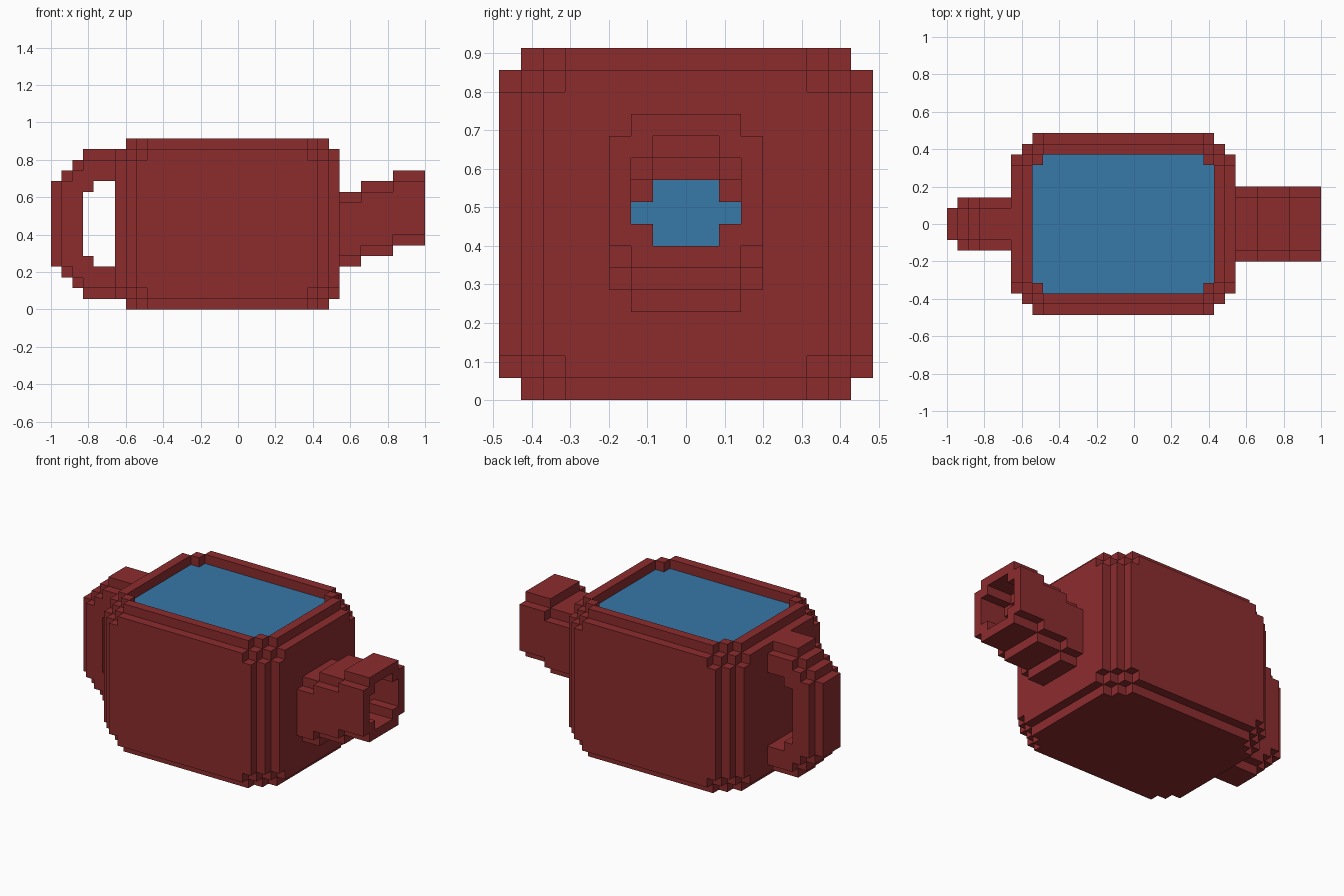
import bpy, bmesh
from mathutils import Vector

# One grid step; the model is 35 steps long and 17 deep
STEP = 2 / 35
ORIGIN = Vector((-1, -17 / 2 * STEP, 0))

cube = bpy.data.objects.get("Cube")
if cube:
    bpy.data.objects.remove(cube, do_unlink=True)


def material(name, color):
    mat = bpy.data.materials.new(name)
    mat.use_nodes = True
    mat.diffuse_color = color
    mat.node_tree.nodes["Principled BSDF"].inputs["Base Color"].default_value = color
    return mat


def block(x0, x1, y0, y1, z0, z1):
    """Set of grid cells filling a box."""
    return {(x, y, z) for x in range(x0, x1) for y in range(y0, y1) for z in range(z0, z1)}


def round_slab(inset, corner, z0, z1):
    """Horizontal slab of the pot with stair-stepped corners."""
    cells = set()
    for i in range(corner + 1):
        a, b = inset + i, inset + corner - i
        cells |= block(6 + a, 27 - a, b, 17 - b, z0, z1)
    return cells


def neighbours(c):
    for axis in range(3):
        for side in (-1, 1):
            n = list(c)
            n[axis] += side
            yield axis, side, tuple(n)


def tube(x0, x1, z, margin):
    """Square tube section, seven cells wide, with its corners cut off."""
    lo, hi = 5 + margin, 12 - margin
    b, t = z + margin, z + 7 - margin
    return block(x0, x1, lo + 1, hi - 1, b, t) | block(x0, x1, lo, hi, b + 1, t - 1)


def build(name, cells, solid, mat):
    """Skin the outer faces of a set of cells."""
    bm = bmesh.new()
    verts = {}

    def vert(p):
        if p not in verts:
            verts[p] = bm.verts.new(ORIGIN + Vector(p) * STEP)
        return verts[p]

    for c in sorted(cells):
        for axis, side, n in neighbours(c):
            if n in solid:
                continue
            u, v = (axis + 1) % 3, (axis + 2) % 3
            ring = []
            for du, dv in ((0, 0), (1, 0), (1, 1), (0, 1)):
                p = list(c)
                p[axis] += side > 0
                p[u] += du
                p[v] += dv
                ring.append(vert(tuple(p)))
            bm.faces.new(ring if side > 0 else ring[::-1])
    mesh = bpy.data.meshes.new(name)
    bm.to_mesh(mesh)
    bm.free()
    mesh.materials.append(mat)
    bpy.context.collection.objects.link(bpy.data.objects.new(name, mesh))


# Pot: rounded block, hollowed by one cell, open at the top inside the rim
pot = round_slab(0, 2, 2, 14)
for z in (1, 14):
    pot |= round_slab(0, 3, z, z + 1)
for z in (0, 15):
    pot |= round_slab(1, 2, z, z + 1)
water = {c for c in pot if all(n in pot for _, _, n in neighbours(c))}
opening = {c for c in pot if c[2] == 15
           and all(n in pot for axis, _, n in neighbours(c) if axis < 2)}
pot -= water | opening

# Spout: three tube sections, each one cell higher
spout, bore = set(), tube(26, 27, 4, 1)
for x0, x1, z in ((27, 29, 4), (29, 32, 5), (32, 35, 6)):
    spout |= tube(x0, x1, z, 0)
    bore |= tube(x0, x1, z, 1)
spout -= bore
pot -= bore

# Handle: stepped loop with a narrower ridge along its outside
handle = set()
for i, (x0, x1) in enumerate(((0, 1), (1, 2), (2, 3), (3, 6))):
    handle |= block(x0, x1, 7, 10, 4 - i, 12 + i)
    if i:
        handle |= block(x0, x1, 6, 11, 5 - i, 11 + i)
handle -= block(3, 4, 6, 11, 5, 11) | block(4, 6, 6, 11, 4, 12)

red = material("dark red", (0.262, 0.025, 0.027, 1))
blue = material("water blue", (0.038, 0.188, 0.392, 1))
solid = pot | water | spout | handle
for name, cells, mat in (("pot", pot, red), ("water", water, blue),
                         ("spout", spout, red), ("handle", handle, red)):
    build(name, cells, solid, mat)
